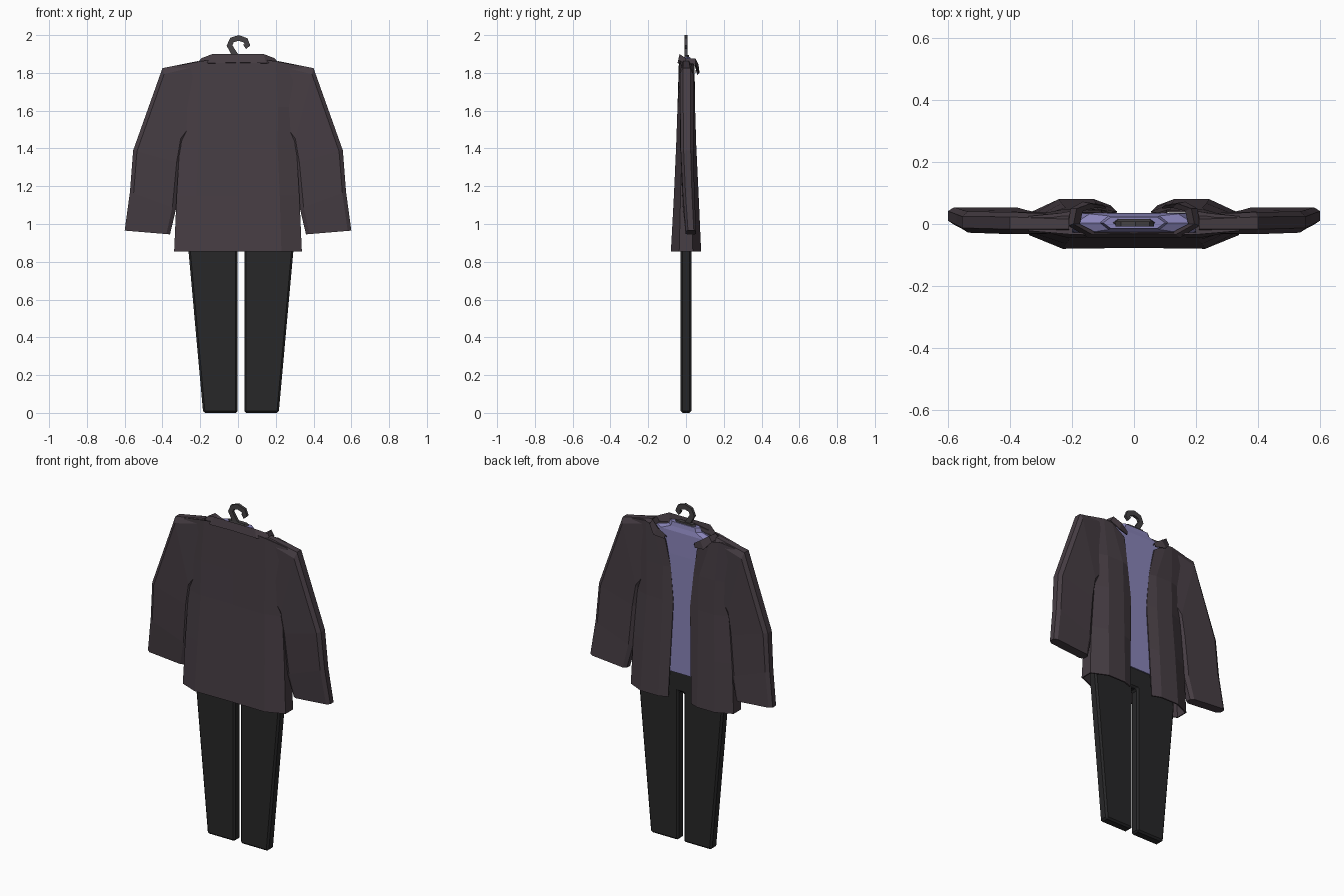
import bpy, bmesh
from mathutils import Vector

if "Cube" in bpy.data.objects:
    bpy.data.objects.remove(bpy.data.objects["Cube"])


def material(name, rgb):
    m = bpy.data.materials.new(name)
    m.diffuse_color = (*rgb, 1)
    m.use_nodes = True
    m.node_tree.nodes["Principled BSDF"].inputs["Base Color"].default_value = m.diffuse_color
    return m


JACKET = material("jacket_cloth", (0.062, 0.047, 0.057))
SHIRT = material("shirt_cloth", (0.25, 0.23, 0.48))
TROUSERS = material("trouser_cloth", (0.02, 0.02, 0.021))
HOOK = material("hook_metal", (0.06, 0.055, 0.058))


def make(name, verts, faces, mat, solid=0, bevel=0):
    bm = bmesh.new()
    vs = [bm.verts.new(v) for v in verts]
    for f in faces:
        bm.faces.new([vs[i] for i in f])
    bmesh.ops.recalc_face_normals(bm, faces=bm.faces)
    me = bpy.data.meshes.new(name)
    bm.to_mesh(me)
    bm.free()
    ob = bpy.data.objects.new(name, me)
    bpy.context.collection.objects.link(ob)
    me.materials.append(mat)
    if solid:
        s = ob.modifiers.new("thickness", 'SOLIDIFY')
        s.thickness = solid
    if bevel:
        b = ob.modifiers.new("bevel", 'BEVEL')
        b.width = bevel
        b.segments = 1
    return ob


def loft(name, rows, mat, closed=False, caps=False, extra=(), **kw):
    n = len(rows[0])
    faces = [[r * n + i, r * n + (i + 1) % n, (r + 1) * n + (i + 1) % n, (r + 1) * n + i]
             for r in range(len(rows) - 1) for i in range(n if closed else n - 1)]
    if caps:
        last = (len(rows) - 1) * n
        faces += [list(range(n)), list(range(last, last + n))]
    faces += extra
    return make(name, [p for r in rows for p in r], faces, mat, **kw)


def mirror_row(half):
    # half runs from the centre outwards; result runs across both sides
    return [(-x, y, z) for x, y, z in reversed(half[1:])] + list(half)


def plate(name, outline, y0, y1, mat, **kw):
    n = len(outline)
    rows = [[(x, y, z) for x, z in outline] for y in (y0, y1)]
    return loft(name, rows, mat, closed=True, caps=True, **kw)


# Jacket body: open shell, gap on the +y side
rows = []
for z, w, yb, yf, gap in [(0.855, 0.338, -0.080, 0.080, 0.075),
                          (1.15, 0.325, -0.064, 0.067, 0.065),
                          (1.42, 0.308, -0.052, 0.054, 0.055),
                          (1.62, 0.312, -0.045, 0.048, 0.075)]:
    rows.append(mirror_row([(0, yb + .003, z), (w * .68, yb, z), (w, yb * .45, z),
                            (w, yf * .45, z), (w * .72, yf, z), (w * .38, yf, z),
                            (gap, yf * .75, z)]))
rows.append(mirror_row([(0, -.037, 1.885), (.2, -.034, 1.862), (.34, -.022, 1.835),
                        (.34, .025, 1.835), (.24, .035, 1.85), (.19, .044, 1.84),
                        (.105, .046, 1.78)]))
o = 4 * 13 + 6
loft("jacket_body", rows, JACKET, solid=0.008,
     extra=[[o + s * k for k in (1, 2, 3, 4, 5)] for s in (1, -1)])

# Sleeves: flat tubes with chamfered edges; outer edge, inner edge, y, half depth
sections = [((.21, 1.863), (.21, 1.55), .000, .028),
            ((.40, 1.825), (.295, 1.42), .003, .036),
            ((.555, 1.39), (.305, 1.32), .006, .034),
            ((.572, 1.17), (.328, 1.08), .014, .031),
            ((.60, .965), (.36, .945), .026, .028)]
for s, side in ((1, "left"), (-1, "right")):
    rings = []
    for a, b, yc, h in sections:
        a, b = Vector(a), Vector(b)
        ring = []
        for t, k in ((0, -.55), (.08, -1), (.92, -1), (1, -.55),
                     (1, .55), (.92, 1), (.08, 1), (0, .55)):
            p = a.lerp(b, t)
            ring.append((s * p.x, yc + k * h, p.y))
        rings.append(ring)
    loft("sleeve_" + side, rings, JACKET, closed=True, caps=True)

# Turned-down collar: upper fold, outer edge and inner edge
outer = [(0, -.044, 1.855), (.15, -.044, 1.852), (.212, -.005, 1.855),
         (.205, .05, 1.845), (.165, .072, 1.80), (.10, .062, 1.79)]
fold = [(0, -.034, 1.90), (.135, -.034, 1.90), (.195, .0, 1.877),
        (.185, .05, 1.877), (.14, .066, 1.845), (.095, .058, 1.815)]
inner = [(0, -.026, 1.85), (.125, -.026, 1.85), (.175, .0, 1.85),
         (.165, .042, 1.85), (.125, .052, 1.82), (.09, .05, 1.80)]
loft("jacket_collar", [mirror_row(r) for r in (outer, fold, inner)], JACKET, solid=0.005)

# Shirt torso with neck band
def flat_ring(w, y0, y1, z):
    m = (y0 + y1) / 2
    return [(-w, m, z), (-w * .75, y0, z), (w * .75, y0, z),
            (w, m, z), (w * .75, y1, z), (-w * .75, y1, z)]


loft("shirt", [flat_ring(*r) for r in ((.26, -.034, .036, 1.0), (.25, -.032, .036, 1.4),
                                       (.25, -.03, .036, 1.7), (.19, -.027, .033, 1.835),
                                       (.11, -.018, .026, 1.86), (.10, -.014, .022, 1.885))],
     SHIRT, closed=True, caps=True)

# Hanger stub inside the neck
loft("hanger_neck", [flat_ring(.075, -.010, .018, 1.86), flat_ring(.065, -.008, .016, 1.895)],
     HOOK, closed=True, caps=True)

# Hanger hook: flat band along a question-mark path
path = [Vector(p) for p in ((-.005, 1.88), (-.025, 1.91), (-.045, 1.945), (-.032, 1.974),
                            (.004, 1.985), (.04, 1.972), (.05, 1.948), (.035, 1.938))]
rows = []
for i, p in enumerate(path):
    d = (path[min(i + 1, len(path) - 1)] - path[max(i - 1, 0)]).normalized()
    nrm = Vector((-d.y, d.x)) * .015
    rows.append([(p.x + k * nrm.x, y, p.y + k * nrm.y)
                 for k, y in ((-1, -.008), (1, -.008), (1, .008), (-1, .008))])
loft("hanger_hook", rows, HOOK, closed=True, caps=True)

# Trousers: one outline with the gap between the legs
c = .0155
half = [(.265, 1.05), (.278, .86), (.20, 0), (.018, 0), (.018, .885)]
outline = [(c + x, z) for x, z in half] + [(c - x, z) for x, z in reversed(half)]
plate("trousers", outline, -.029, .029, TROUSERS, bevel=0.010)
